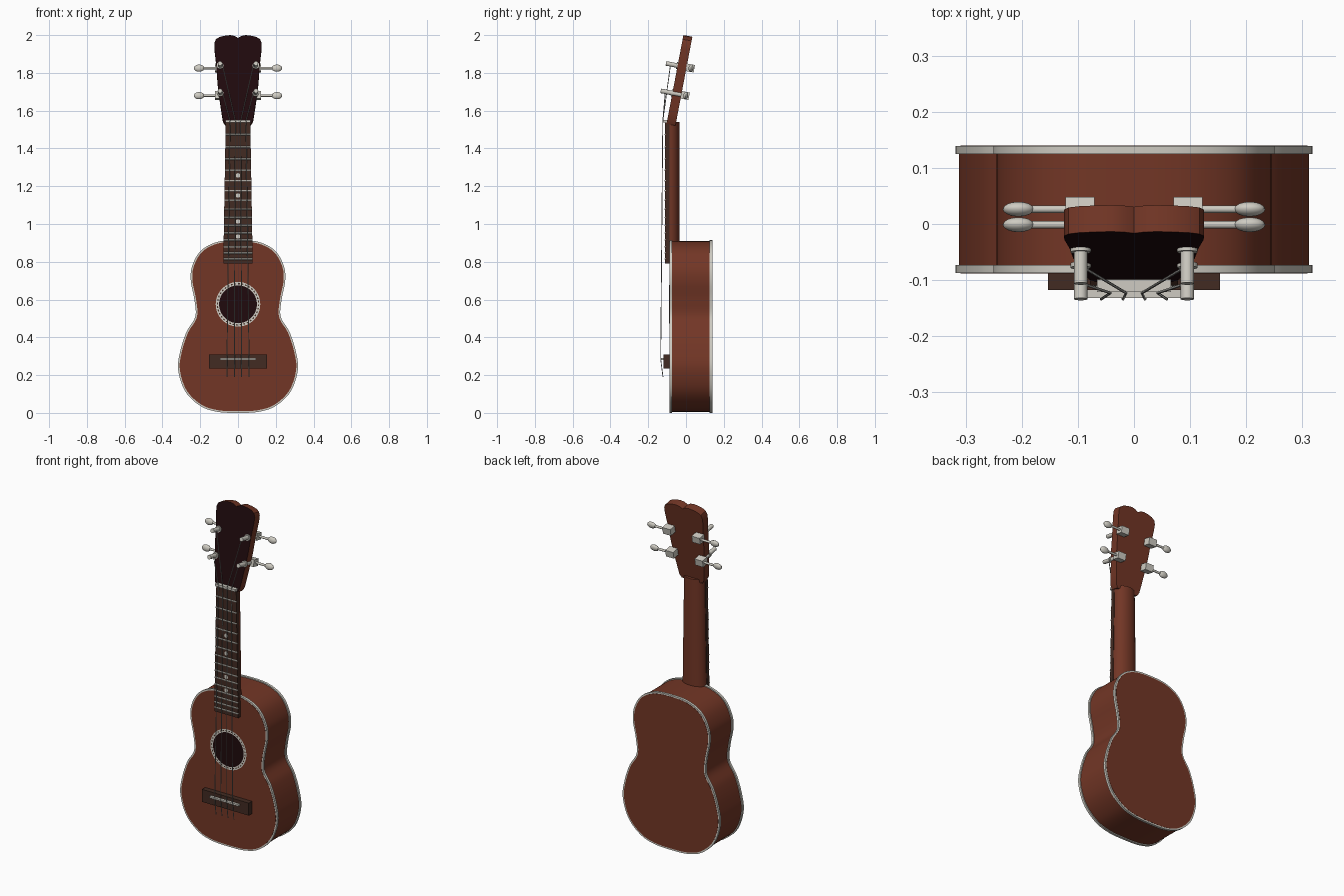
import bpy, bmesh, math
from mathutils import Matrix, Vector

if "Cube" in bpy.data.objects:
    bpy.data.objects.remove(bpy.data.objects["Cube"])


def material(name, r, g, b):
    m = bpy.data.materials.new(name)
    m.use_nodes = True
    m.diffuse_color = (r, g, b, 1)
    bsdf = m.node_tree.nodes["Principled BSDF"]
    bsdf.inputs["Base Color"].default_value = (r, g, b, 1)
    bsdf.inputs["Roughness"].default_value = 0.6
    return m


WOOD = material("red brown wood", 0.17, 0.037, 0.019)
DARK = material("dark maroon", 0.014, 0.003, 0.004)
BOARD = material("dark brown wood", 0.055, 0.024, 0.016)
CREAM = material("off white", 0.62, 0.6, 0.54)
STEEL = material("string grey", 0.36, 0.36, 0.34)


def finish(name, bm, mats, matrix=Matrix(), rule=None, recalc=True):
    if recalc:
        bmesh.ops.recalc_face_normals(bm, faces=bm.faces)
    if rule:
        for f in bm.faces:
            f.material_index = rule(f)
    me = bpy.data.meshes.new(name)
    bm.to_mesh(me)
    bm.free()
    me.transform(matrix)
    for m in mats:
        me.materials.append(m)
    ob = bpy.data.objects.new(name, me)
    bpy.context.collection.objects.link(ob)
    return ob


def loft(name, rings, *mats, matrix=Matrix(), rule=None):
    """Skin equal rings of points and cap both ends."""
    bm = bmesh.new()
    vs = [[bm.verts.new(p) for p in ring] for ring in rings]
    n = len(vs[0])
    for a, b in zip(vs, vs[1:]):
        for i in range(n):
            j = (i + 1) % n
            bm.faces.new((a[i], a[j], b[j], b[i]))
    bm.faces.new(vs[0])
    bm.faces.new(vs[-1])
    return finish(name, bm, mats, matrix, rule)


def slab(name, outline, y0, y1, *mats, **kw):
    return loft(name, [[(x, y, z) for x, z in outline] for y in (y0, y1)], *mats, **kw)


def box(name, x0, x1, y0, y1, z0, z1, mat, **kw):
    return slab(name, [(x0, z0), (x1, z0), (x1, z1), (x0, z1)], y0, y1, mat, **kw)


def rod(name, a, b, r, mat, matrix=Matrix(), sides=16):
    a, b = Vector(a), Vector(b)
    turn = (b - a).to_track_quat('Z', 'Y').to_matrix().to_4x4()
    bm = bmesh.new()
    bmesh.ops.create_cone(bm, cap_ends=True, segments=sides, radius1=r, radius2=r,
                          depth=(b - a).length,
                          matrix=Matrix.Translation((a + b) / 2) @ turn)
    return finish(name, bm, [mat], matrix)


def mirrored(half):
    """Close a right-hand half outline that starts and ends on the middle."""
    return half + [(-x, z) for x, z in reversed(half) if x > 0]


def smooth_loop(pts, steps=6):
    out, n = [], len(pts)
    for i in range(n):
        p0, p1, p2, p3 = (Vector(pts[(i + k) % n]) for k in (-1, 0, 1, 2))
        for s in range(steps):
            t = s / steps
            out.append(tuple(0.5 * (2 * p1 + (p2 - p0) * t
                                    + (2 * p0 - 5 * p1 + 4 * p2 - p3) * t * t
                                    + (3 * p1 - p0 - 3 * p2 + p3) * t ** 3)))
    return out


def inset(loop, d):
    out = []
    for i, p in enumerate(loop):
        t = (Vector(loop[(i + 1) % len(loop)]) - Vector(loop[i - 1])).normalized()
        out.append((p[0] - t.y * d, p[1] + t.x * d))
    return out


# Body with light binding on both rims
body = smooth_loop(mirrored([
    (0, 0), (0.11, 0.006), (0.2, 0.037), (0.28, 0.115), (0.317, 0.23),
    (0.305, 0.33), (0.272, 0.43), (0.226, 0.51), (0.231, 0.6), (0.25, 0.7),
    (0.242, 0.78), (0.195, 0.86), (0.11, 0.905), (0, 0.915)]))
slab("body_sides", inset(body, 0.006), -0.08, 0.132, WOOD)
for side, y0, y1, face in (("front", -0.087, -0.073, -0.088), ("back", 0.125, 0.139, 0.14)):
    slab(side + "_binding", body, y0, y1, CREAM)
    slab(side + "_plate", inset(body, 0.009), (y0 + y1) / 2, face, WOOD)

# Sound hole and its inlaid ring
HOLE_Z = 0.575
rod("sound_hole", (0, -0.085, HOLE_Z), (0, -0.0888, HOLE_Z), 0.102, DARK, sides=48)
bm = bmesh.new()
SEGS = 72
radii = (0.1, 0.106, 0.112, 0.118)
grid = [[bm.verts.new((r * math.cos(math.tau * i / SEGS), -0.0905,
                       HOLE_Z + r * math.sin(math.tau * i / SEGS)))
         for i in range(SEGS)] for r in radii]
for band in range(3):
    for i in range(SEGS):
        j = (i + 1) % SEGS
        f = bm.faces.new((grid[band][i], grid[band + 1][i],
                          grid[band + 1][j], grid[band][j]))
        f.material_index = 1 if band == 1 and i % 2 else 0
finish("rosette", bm, [CREAM, BOARD], recalc=False)

# Bridge and saddle
box("bridge", -0.153, 0.153, -0.118, -0.086, 0.236, 0.31, BOARD)
box("saddle", -0.095, 0.095, -0.132, -0.116, 0.28, 0.29, CREAM)

# Neck with a rounded back
NUT_Z, SADDLE_Z, BOARD_END = 1.545, 0.285, 0.79


def half_width(z):
    return 0.078 - 0.013 * (z - BOARD_END) / (NUT_Z - BOARD_END)


def neck_ring(z):
    w = half_width(z) - 0.002
    arc = [math.pi * i / 16 for i in range(17)]
    return [(w * math.cos(t), -0.095 + 0.061 * math.sin(t) ** 0.8, z) for t in arc]


loft("neck", [neck_ring(0.9), neck_ring(1.54)], WOOD)

# Fingerboard, frets, position dots and nut
wb, wt = half_width(BOARD_END), half_width(NUT_Z)
slab("fingerboard", [(-wb, BOARD_END), (wb, BOARD_END), (wt, NUT_Z), (-wt, NUT_Z)],
     -0.11, -0.0865, BOARD)


def fret_z(n):
    return NUT_Z - (NUT_Z - SADDLE_Z) * (1 - 2 ** (-n / 12))


for n in range(1, 16):
    z = fret_z(n)
    w = half_width(z)
    rod(f"fret_{n}", (-w, -0.11, z), (w, -0.11, z), 0.0045, CREAM, sides=8)
for n in (5, 7, 10, 12):
    z = (fret_z(n) + fret_z(n - 1)) / 2
    rod(f"position_dot_{n}", (0, -0.108, z), (0, -0.1115, z), 0.012, CREAM)
box("nut", -0.066, 0.066, -0.121, -0.09, 1.537, 1.551, CREAM)

# Tilted headstock with a dark face
HEAD = Matrix.Translation((0, -0.103, 1.53)) @ Matrix.Rotation(-0.188, 4, 'X')
head = mirrored([
    (0, 0), (0.068, 0), (0.08, 0.02), (0.088, 0.07), (0.098, 0.14), (0.108, 0.22),
    (0.115, 0.32), (0.124, 0.4), (0.125, 0.435), (0.117, 0.456), (0.098, 0.468),
    (0.07, 0.475), (0.04, 0.4785), (0.018, 0.474), (0, 0.463)])
slab("headstock", head, 0, 0.048, WOOD, DARK, matrix=HEAD,
     rule=lambda f: int(f.normal.y < -0.5))

# Tuning machines
for s, side in ((1, "left"), (-1, "right")):
    for h, row in ((0.314, "upper"), (0.166, "lower")):
        tag = f"{side}_{row}"
        rod("post_" + tag, (s * 0.095, -0.063, h), (s * 0.095, 0.05, h), 0.012, CREAM, HEAD)
        rod("collar_" + tag, (s * 0.095, -0.006, h), (s * 0.095, 0.002, h), 0.018, CREAM, HEAD)
        box("gear_case_" + tag, s * 0.07, s * 0.122, 0.046, 0.09, h - 0.02, h + 0.02,
            CREAM, matrix=HEAD)
        rod("shaft_" + tag, (s * 0.11, 0.072, h), (s * 0.19, 0.072, h), 0.0065, CREAM, HEAD)
        bm = bmesh.new()
        bmesh.ops.create_uvsphere(bm, u_segments=16, v_segments=10, radius=1)
        finish("button_" + tag, bm, [CREAM], HEAD @ Matrix.Translation((s * 0.206, 0.072, h))
               @ Matrix.Diagonal((0.028, 0.013, 0.019, 1)))

# Strings from the tail over saddle and nut to the posts
for i, (k, h) in enumerate(((-3, 0.166), (-1, 0.314), (1, 0.314), (3, 0.166))):
    post = HEAD @ Vector((math.copysign(0.083, k), -0.038, h))
    path = [(k * 0.0195, -0.122, 0.19), (k * 0.0195, -0.134, SADDLE_Z),
            (k * 0.014, -0.123, NUT_Z), post]
    cu = bpy.data.curves.new(f"string_{i + 1}", 'CURVE')
    cu.dimensions = '3D'
    cu.bevel_depth = 0.0024
    cu.bevel_resolution = 1
    cu.use_fill_caps = True
    sp = cu.splines.new('POLY')
    sp.points.add(len(path) - 1)
    for pt, co in zip(sp.points, path):
        pt.co = (*co, 1)
    cu.materials.append(STEEL)
    bpy.context.collection.objects.link(bpy.data.objects.new(cu.name, cu))

# Smooth shading with sharp edges kept
bpy.ops.object.select_all(action='DESELECT')
for ob in bpy.context.collection.objects:
    if ob.type == 'MESH':
        ob.select_set(True)
        bpy.context.view_layer.objects.active = ob
bpy.ops.object.shade_smooth_by_angle(angle=math.radians(35))
